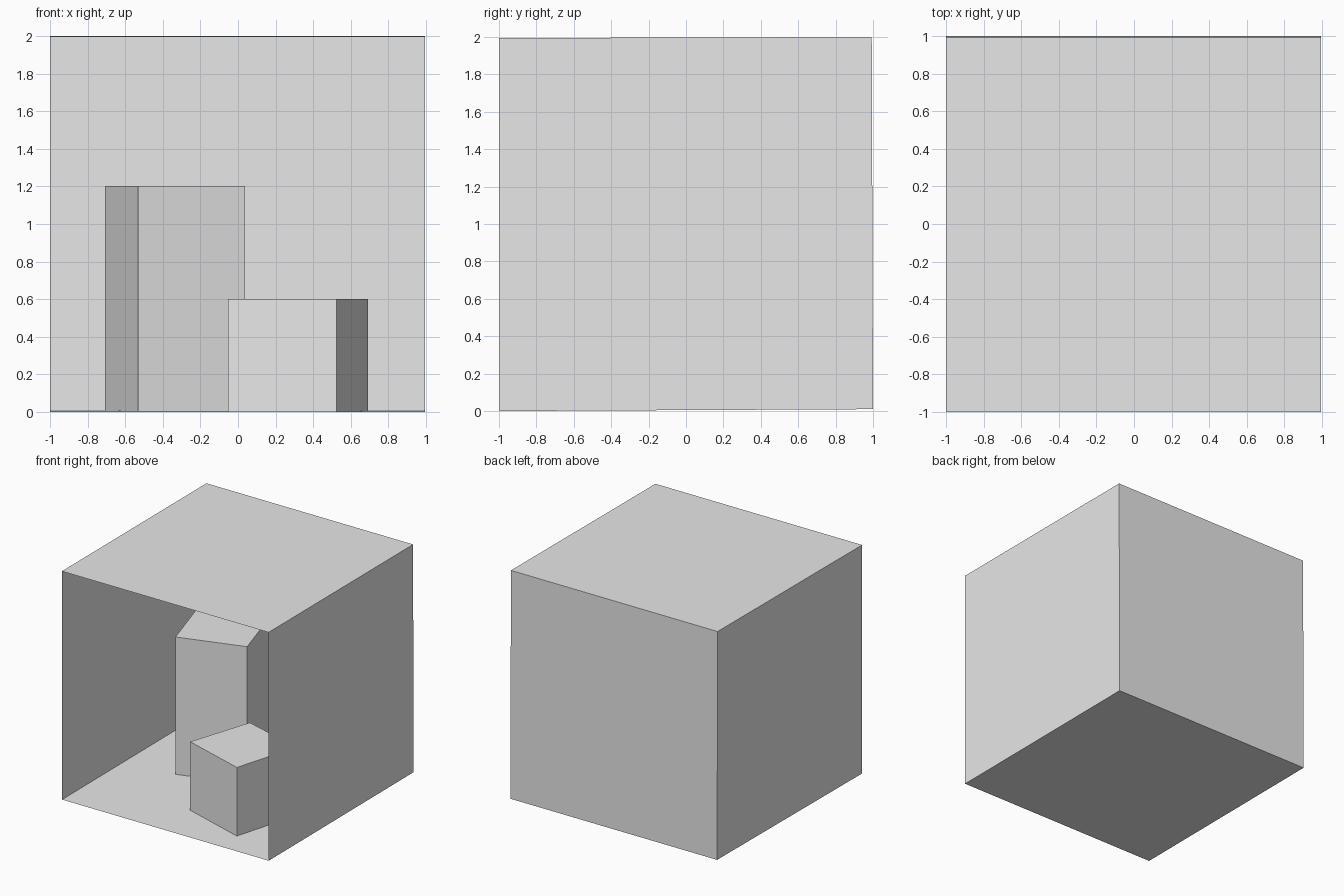
import bpy
import bmesh
from mathutils import Vector

default = bpy.data.objects.get("Cube")
if default:
    bpy.data.objects.remove(default, do_unlink=True)

# One plain material for everything
grey = bpy.data.materials.new("light_grey")
grey.use_nodes = True
COLOUR = (0.8, 0.8, 0.8, 1)
grey.diffuse_color = COLOUR
grey.node_tree.nodes["Principled BSDF"].inputs["Base Color"].default_value = COLOUR


def add_object(name, bm):
    mesh = bpy.data.meshes.new(name)
    bm.to_mesh(mesh)
    bm.free()
    mesh.materials.append(grey)
    obj = bpy.data.objects.new(name, mesh)
    bpy.context.collection.objects.link(obj)
    return obj


def panel(name, corners):
    bm = bmesh.new()
    bm.faces.new([bm.verts.new(c) for c in corners])
    add_object(name, bm)


def floor_height(y):
    return 0.005 * (y + 1)


def block(name, footprint, height):
    """Upright prism with an open base resting on the floor."""
    bm = bmesh.new()
    base = [bm.verts.new((x, y, floor_height(y))) for x, y in footprint]
    top = [bm.verts.new((x, y, height)) for x, y in footprint]
    for i in range(len(base)):
        j = (i + 1) % len(base)
        bm.faces.new((base[i], base[j], top[j], top[i]))
    bm.faces.new(top)
    bmesh.ops.recalc_face_normals(bm, faces=bm.faces)
    add_object(name, bm)


# Room side profile, very slightly tilted: front low, back low, back high, front high
LEFT, RIGHT = 0.995, -1.0
profile = [(-0.997, 0.0), (1.0, 0.01), (0.993, 2.0), (-1.0, 1.994)]
left_side = [Vector((LEFT, y, z)) for y, z in profile]
right_side = [Vector((RIGHT, y, z)) for y, z in profile]

# Thin room shell, open at the front
panel("left_wall", left_side)
panel("right_wall", right_side[::-1])
for i, name in enumerate(("floor", "back_wall", "ceiling")):
    panel(name, (right_side[i], left_side[i], left_side[i + 1], right_side[i + 1]))

# Two turned blocks standing on the floor
block("short_block", [(0.525, -0.765), (0.693, -0.185), (0.128, -0.02), (-0.053, -0.583)], 0.6)
block("tall_block", [(-0.531, -0.103), (0.037, 0.073), (-0.14, 0.65), (-0.709, 0.473)], 1.203)

# Lamp panel hanging just below the ceiling
s = 0.25
panel("ceiling_lamp", [(-s, s, 1.922), (s, s, 1.922), (s, -s, 1.922), (-s, -s, 1.922)])
